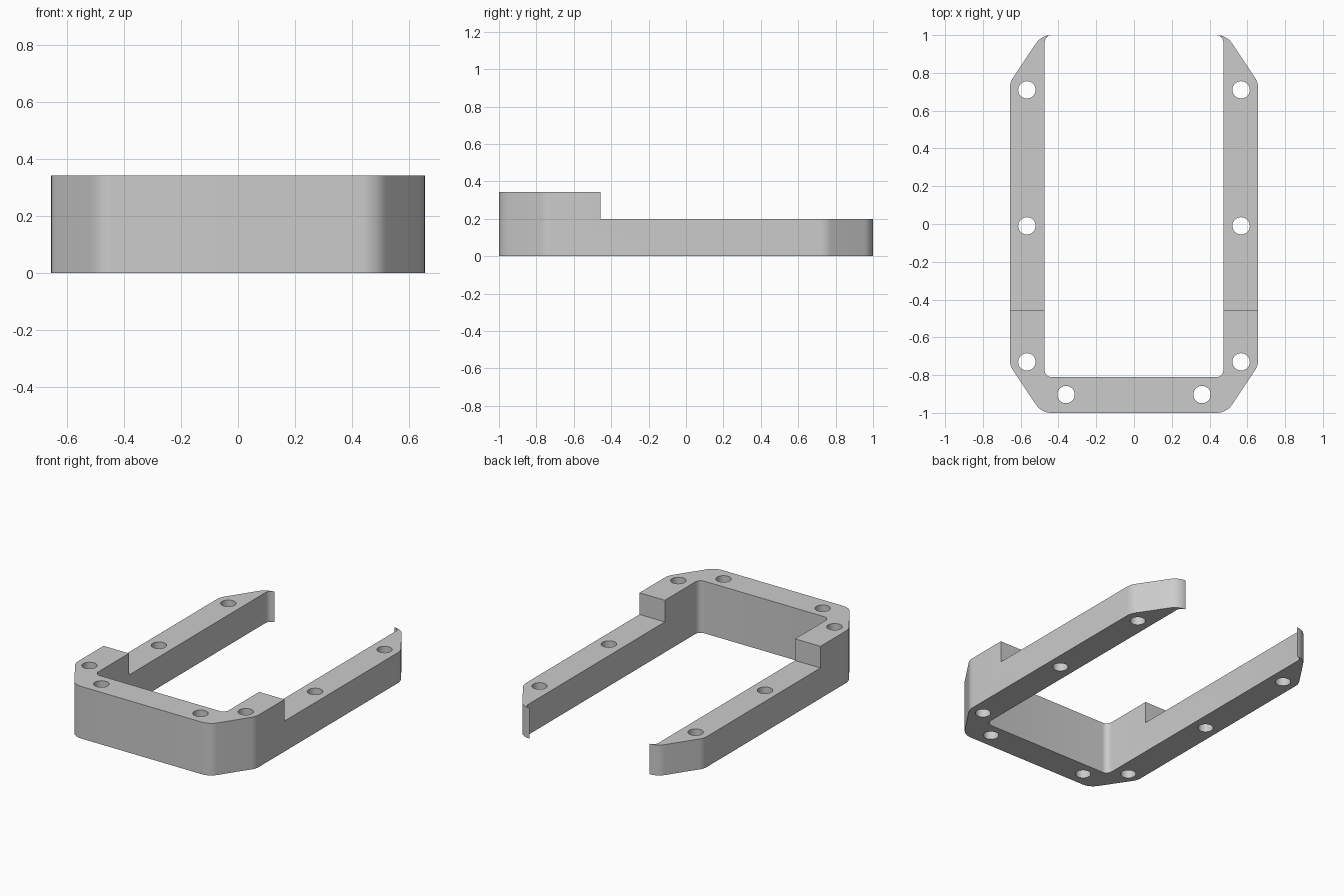
import bpy, bmesh, math
from mathutils import Vector

cube = bpy.data.objects.get("Cube")
if cube:
    bpy.data.objects.remove(cube, do_unlink=True)

HIGH, LOW, STEP_Y = 0.342, 0.2, -0.456
HOLE_R = 0.046


def fillet(prev, corner, nxt, radius, steps=8):
    """Points of an arc that rounds one corner of an outline."""
    c = Vector(corner)
    a, b = (Vector(prev) - c).normalized(), (Vector(nxt) - c).normalized()
    half = a.angle(b) / 2
    centre = c + (a + b).normalized() * (radius / math.sin(half))
    start = c + a * (radius / math.tan(half)) - centre
    end = c + b * (radius / math.tan(half)) - centre
    turn = start.angle(end)
    return [centre + (start * math.sin((1 - i / steps) * turn)
                      + end * math.sin(i / steps * turn)) / math.sin(turn)
            for i in range(steps + 1)]


def prism(bm, points, z0, z1):
    """Closed vertical prism over a counter-clockwise outline."""
    low = [bm.verts.new((p[0], p[1], z0)) for p in points]
    top = [bm.verts.new((p[0], p[1], z1)) for p in points]
    bm.faces.new(low[::-1])
    bm.faces.new(top)
    for i in range(len(points)):
        bm.faces.new((low[i - 1], low[i], top[i], top[i - 1]))


def finish(name, bm):
    mesh = bpy.data.meshes.new(name)
    bm.to_mesh(mesh)
    bm.free()
    obj = bpy.data.objects.new(name, mesh)
    bpy.context.collection.objects.link(obj)
    return obj


def cut(target, cutter):
    cutter.hide_render = True
    mod = target.modifiers.new("Cut", 'BOOLEAN')
    mod.operation, mod.solver, mod.object = 'DIFFERENCE', 'EXACT', cutter
    bpy.ops.object.modifier_apply(modifier=mod.name)
    bpy.data.objects.remove(cutter, do_unlink=True)


# Half outline of the U-shaped frame: outside front to back, then inside
outer = [(0, -1), (0.49, -1), (0.657, -0.75), (0.657, 0.75), (0.49, 1), (0, 1)]
inner = [(0, 1), (0.473, 1), (0.473, -0.811), (0, -0.811)]
half = []
for path, radius in ((outer, 0.1), (inner, 0.038)):
    for p, c, n in zip(path, path[1:], path[2:]):
        half += fillet(p, c, n, radius)
outline = half + [(-p[0], p[1]) for p in reversed(half)]

bm = bmesh.new()
prism(bm, outline, 0, HIGH)
frame = finish("frame", bm)
bpy.context.view_layer.objects.active = frame
frame.select_set(True)

# Lower the two arms behind the front block
bm = bmesh.new()
prism(bm, [(-1, STEP_Y), (1, STEP_Y), (1, 1.2), (-1, 1.2)], LOW, 0.6)
cut(frame, finish("arm_step_cutter", bm))

# Vertical screw holes, mirrored on both sides
bm = bmesh.new()
for x, y in ((0.567, 0.71), (0.567, -0.01), (0.567, -0.73), (0.36, -0.903)):
    for side in (-1, 1):
        ring = [(side * x + HOLE_R * math.cos(a), y + HOLE_R * math.sin(a))
                for a in (math.tau * i / 32 for i in range(32))]
        prism(bm, ring, -0.1, 0.6)
cut(frame, finish("hole_cutter", bm))

# Plain grey finish
grey = bpy.data.materials.new("light grey")
grey.use_nodes = True
colour = (0.6, 0.6, 0.6, 1)
grey.diffuse_color = colour
grey.node_tree.nodes["Principled BSDF"].inputs["Base Color"].default_value = colour
frame.data.materials.clear()
frame.data.materials.append(grey)
bpy.ops.object.shade_smooth_by_angle(angle=math.radians(30))
